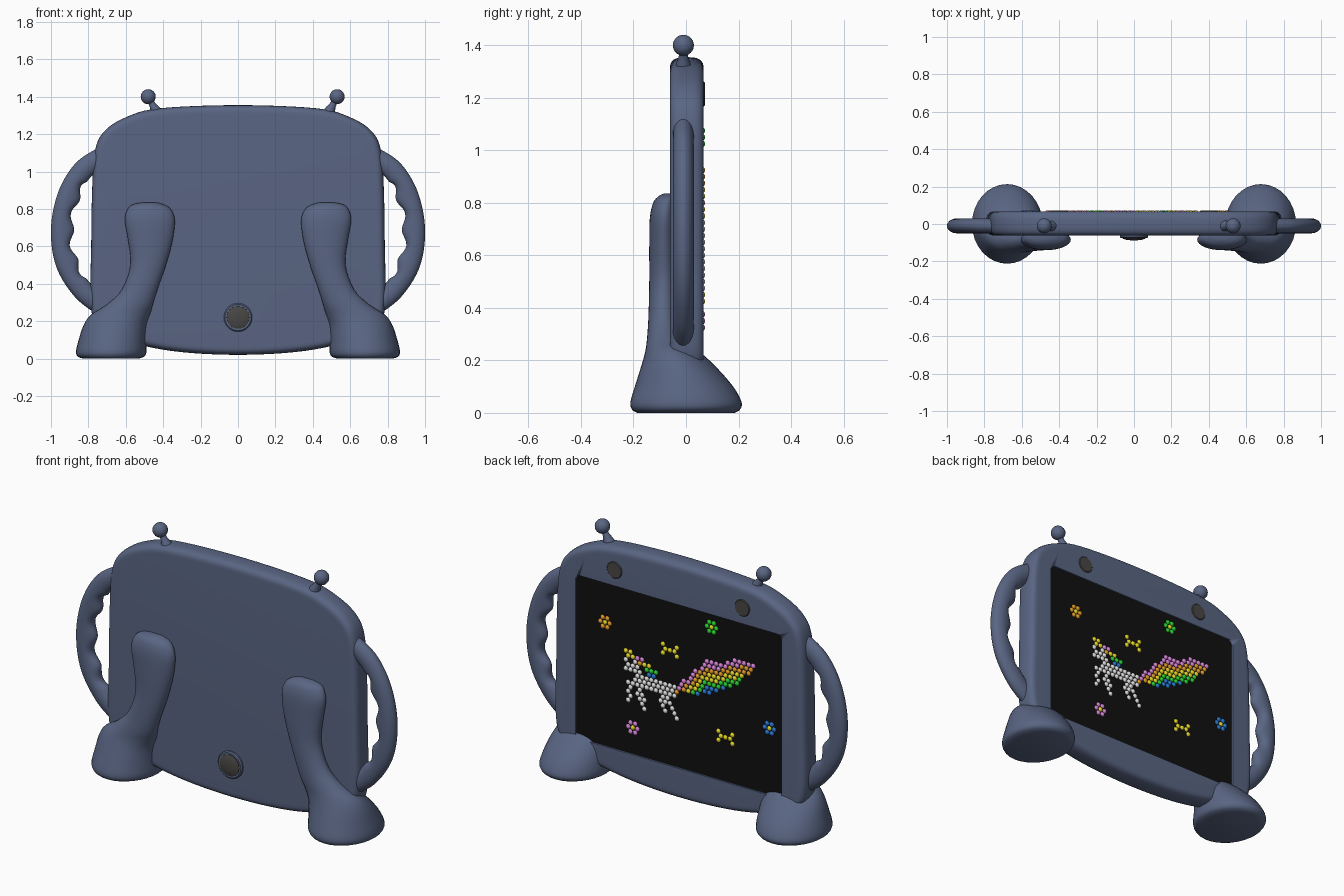
import bpy, bmesh, math
from mathutils import Vector

cube = bpy.data.objects.get("Cube")
if cube:
    bpy.data.objects.remove(cube, do_unlink=True)


def material(name, r, g, b):
    m = bpy.data.materials.new(name)
    m.use_nodes = True
    m.diffuse_color = (r, g, b, 1)
    bsdf = next(n for n in m.node_tree.nodes if n.type == 'BSDF_PRINCIPLED')
    bsdf.inputs["Base Color"].default_value = (r, g, b, 1)
    return m


slate = material("slate blue", .1, .13, .225)
black = material("screen black", .005, .005, .005)
grey = material("dark grey", .065, .063, .058)
bead_colours = {
    "white": material("bead white", .7, .7, .7),
    "yellow": material("bead yellow", .75, .65, .02),
    "orange": material("bead orange", .7, .3, .02),
    "pink": material("bead pink", .65, .22, .65),
    "green": material("bead green", .02, .6, .03),
    "blue": material("bead blue", .02, .17, .6),
}


def finish(bm, name, mat, angle=40):
    """Turn a bmesh into a smooth-shaded object."""
    bmesh.ops.recalc_face_normals(bm, faces=bm.faces)
    mesh = bpy.data.meshes.new(name)
    bm.to_mesh(mesh)
    bm.free()
    mesh.materials.append(mat)
    ob = bpy.data.objects.new(name, mesh)
    bpy.context.collection.objects.link(ob)
    bpy.ops.object.select_all(action='DESELECT')
    ob.select_set(True)
    bpy.context.view_layer.objects.active = ob
    bpy.ops.object.shade_smooth_by_angle(angle=math.radians(angle))
    return ob


def spline(points, steps, closed=False):
    """Catmull-Rom curve through tuples of any length."""
    n, out = len(points), []
    pick = (lambda i: points[i % n]) if closed else (lambda i: points[max(0, min(n - 1, i))])
    for i in range(n if closed else n - 1):
        for k in range(steps):
            t = k / steps
            out.append([b + t / 2 * (c - a + t * (2 * a - 5 * b + 4 * c - d + t * (3 * (b - c) + d - a)))
                        for a, b, c, d in zip(pick(i - 1), pick(i), pick(i + 1), pick(i + 2))])
    return out if closed else out + [list(points[-1])]


def loft(name, rings, mat, angle=40):
    """Skin a list of equal rings and cap both ends."""
    bm = bmesh.new()
    rows = [[bm.verts.new(p) for p in ring] for ring in rings]
    for a, b in zip(rows, rows[1:]):
        for i in range(len(a)):
            j = (i + 1) % len(a)
            bm.faces.new((a[i], a[j], b[j], b[i]))
    bm.faces.new(rows[0])
    bm.faces.new(rows[-1])
    return finish(bm, name, mat, angle)


def turned(name, base, axis, profile, mat, sides=32):
    """Round part: profile of (radius, height) along an axis."""
    turn = Vector((0, 0, 1)).rotation_difference(Vector(axis)).to_matrix()
    angles = [math.tau * i / sides for i in range(sides)]
    rings = [[Vector(base) + turn @ Vector((r * math.cos(a), r * math.sin(a), h)) for a in angles]
             for r, h in profile]
    return loft(name, rings, mat)


def slab(name, w, z0, z1, r, y0, y1, mat):
    """Upright rounded rectangle."""
    out = []
    for k, (sx, sz) in enumerate(((1, 1), (-1, 1), (-1, -1), (1, -1))):
        for i in range(7):
            a = math.pi / 2 * (k + i / 6)
            out.append((sx * (w - r) + r * math.cos(a), (z1 - r if sz > 0 else z0 + r) + r * math.sin(a)))
    return loft(name, [[(x, y, z) for x, z in out] for y in (y0, y1)], mat)


# Tablet body with rounded rim
half = [(.42, 1.338), (.6, 1.29), (.715, 1.215), (.765, 1.11), (.78, .9), (.785, .6),
        (.788, .3), (.75, .17), (.62, .1), (.35, .04)]
outline = [(0, 1.355)] + half + [(0, .02)] + [(-x, z) for x, z in reversed(half)]
outline = [Vector(p) for p in spline(outline, 6, True)]


def inset(d):
    out = []
    for i, p in enumerate(outline):
        t = (outline[(i + 1) % len(outline)] - outline[i - 1]).normalized()
        out.append(p + d * Vector((t.y, -t.x)))
    return out


rim = []
for i in range(17):
    a = math.pi * (i / 16 - .5)
    flat = math.copysign(abs(math.sin(a)) ** .7, a)
    rim.append((.045 * (1 - math.cos(a) ** .7), .003 + .064 * flat))
body = loft("tablet_body", [[(p.x, y, p.y) for p in inset(d)] for d, y in rim], slate)

# Recess for the screen
cutter = slab("screen_cutter", .645, .2, 1.125, .03, .058, .1, slate)
cutter.hide_render = True
cut = body.modifiers.new("recess", 'BOOLEAN')
cut.object, cut.solver = cutter, 'EXACT'
bpy.context.view_layer.objects.active = body
bpy.ops.object.modifier_apply(modifier=cut.name)
bpy.data.objects.remove(cutter, do_unlink=True)
slab("screen", .643, .202, 1.123, .03, .055, .06, black)

# Lens discs above the screen and the round front button
for s, side in ((1, "left"), (-1, "right")):
    turned(side + "_lens", (s * .4, .064, 1.215), (0, 1, 0), [(.047, 0), (.047, .004), (.043, .008)], grey)
turned("button_ring", (0, -.055, .22), (0, -1, 0), [(.076, 0), (.076, .014), (.07, .02), (.062, .02)], slate)
turned("button", (0, -.055, .22), (0, -1, 0), [(.062, .01), (.06, .023), (.045, .029), (.02, .032)], grey)

# Grip handles, antennae and legs with feet
path = spline([(.72, 1.08), (.83, 1.005), (.91, .87), (.945, .69), (.92, .51), (.83, .365), (.72, .28)], 12)
leg = spline([  # z, inner x, outer x, front y, back y
    (0, .53, .83, -.185, .185), (.012, .5, .858, -.205, .205), (.04, .489, .866, -.212, .212),
    (.1, .489, .852, -.195, .18), (.18, .486, .825, -.17, .11), (.235, .47, .785, -.155, .05),
    (.29, .455, .7, -.148, -.01), (.37, .43, .62, -.143, -.03), (.5, .385, .575, -.14, -.03),
    (.63, .35, .587, -.14, -.03), (.74, .338, .605, -.138, -.03), (.8, .36, .59, -.125, -.03),
    (.825, .4, .56, -.105, -.03), (.835, .44, .51, -.085, -.04)], 4)
circle = [math.tau * i / 32 for i in range(32)]

for s, side in ((1, "left"), (-1, "right")):
    rings = []
    for i, (x, z) in enumerate(path):
        a, b = path[max(i - 1, 0)], path[min(i + 1, len(path) - 1)]
        t = Vector((b[0] - a[0], b[1] - a[1])).normalized()
        u = i / (len(path) - 1)
        wave = .014 * math.cos(math.tau * 6 * u) if .2 < u < .8 else 0
        ring = []
        for c in circle:
            r = math.cos(c) * (.055 + (wave if math.cos(c) < 0 else 0))
            ring.append((s * (x - t.y * r), -.01 + .04 * math.sin(c), z + t.x * r))
        rings.append(ring)
    loft(side + "_handle", rings, slate, 60)

    tip = Vector((.025 + s * .505, -.01, 1.4))
    foot = Vector((tip.x - s * .045, -.01, 1.315))
    turned(side + "_antenna_stem", foot, tip - foot,
           [(.03, 0), (.027, .02), (.018, .045), (.015, .09)], slate, 20)
    bm = bmesh.new()
    bmesh.ops.create_uvsphere(bm, u_segments=24, v_segments=16, radius=.04)
    bmesh.ops.translate(bm, verts=bm.verts, vec=tip)
    finish(bm, side + "_antenna_ball", slate)

    loft(side + "_leg", [[(s * ((x0 + x1) / 2 + (x1 - x0) / 2 * math.cos(c)),
                           (y0 + y1) / 2 + (y1 - y0) / 2 * math.sin(c), z) for c in circle]
                         for z, x0, x1, y0, y1 in leg], slate, 60)

# Bead picture: strokes snapped to a staggered grid
PITCH, ROW = .029, .025
beads = {}


def bead(x, z, colour):
    row = round(z / ROW)
    beads[(round(x / PITCH - row % 2 / 2), row)] = colour


def stroke(colour, *points):
    for (x0, z0), (x1, z1) in zip(points, points[1:]):
        for i in range(13):
            bead(x0 + (x1 - x0) * i / 12, z0 + (z1 - z0) * i / 12, colour)


def level(x, points):
    for (x0, z0), (x1, z1) in zip(points, points[1:]):
        if x1 <= x <= x0:
            return z0 + (z1 - z0) * (x - x0) / (x1 - x0)


# Rainbow wing, striped by depth below its upper edge
upper = [(.03, .65), (-.08, .745), (-.17, .845), (-.235, .84), (-.36, .9), (-.465, .905)]
lower = [(.03, .63), (-.12, .66), (-.215, .685), (-.33, .75), (-.465, .89)]
stripes = ("pink", "orange", "yellow", "green", "blue")
for row in range(24, 38):
    for col in range(-17, 2):
        x, z = (col + row % 2 / 2) * PITCH, row * ROW
        top, low = level(x, upper), level(x, lower)
        if top and low - .01 <= z <= top + .01:
            beads[(col, row)] = stripes[min(4, max(0, int((top + .01 - z) / .036)))]

# Body, legs, head, mane and horn of the horse
for z in (.6, .625, .65):
    stroke("white", (.23, z), (.04, z))
stroke("white", (.33, .72), (.33, .68), (.27, .69), (.24, .62), (.31, .6), (.31, .51))
stroke("white", (.29, .72), (.27, .67))
stroke("white", (.25, .58), (.25, .55), (.217, .487))
stroke("white", (.11, .59), (.09, .51))
stroke("white", (.06, .57), (.004, .464))
stroke("yellow", (.33, .775), (.3, .75))
for colour, x, z in (("pink", .25, .76), ("orange", .23, .735), ("yellow", .2, .715),
                     ("green", .17, .69), ("blue", .18, .67)):
    stroke(colour, (x + .02, z), (x - .02, z))

# Flowers and bow shapes
for colour, x, z in (("orange", .46, .9), ("green", -.19, 1.05), ("pink", .286, .34), ("blue", -.558, .57)):
    row = round(z / ROW)
    x = (round(x / PITCH - row % 2 / 2) + row % 2 / 2) * PITCH
    for k in range(6):
        a = math.tau * k / 6
        bead(x + PITCH * math.cos(a), (row + round(1.1 * math.sin(a))) * ROW, colour)
    bead(x, row * ROW, "yellow")
for x, z in ((.06, .85), (-.29, .44)):
    for dx, dz in ((-1.5, 1), (1.5, 1), (-1, 0), (0, 0), (1, 0), (-1.5, -1), (1.5, -1)):
        bead(x + dx * PITCH, z + dz * ROW, "yellow")

for colour, mat in bead_colours.items():
    bm = bmesh.new()
    for (col, row), c in beads.items():
        if c == colour:
            new = bmesh.ops.create_uvsphere(bm, u_segments=10, v_segments=6, radius=.014)["verts"]
            bmesh.ops.translate(bm, verts=new, vec=((col + row % 2 / 2) * PITCH, .059, row * ROW))
    finish(bm, colour + "_beads", mat, 60)
